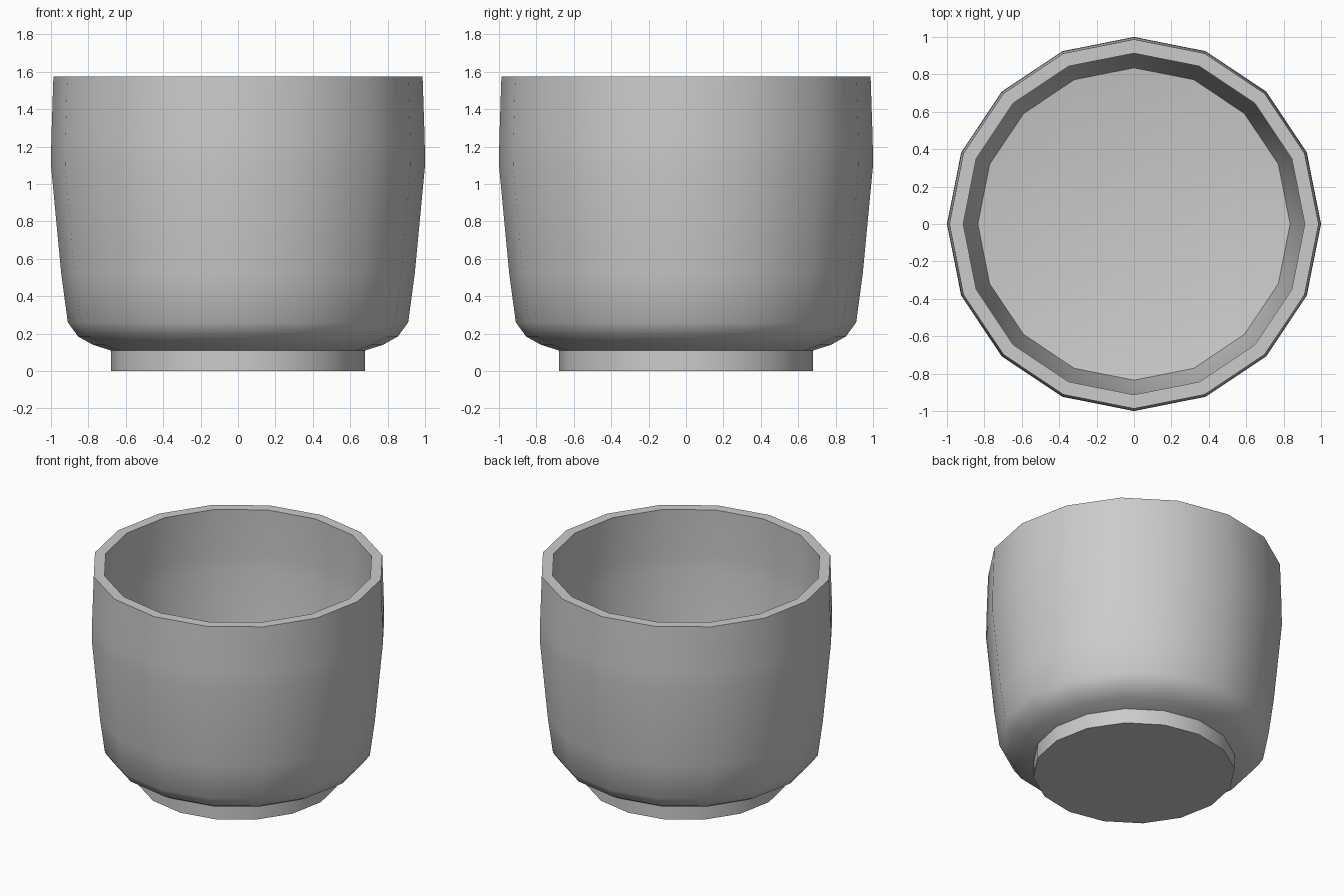
import bpy, bmesh, math

if "Cube" in bpy.data.objects:
    bpy.data.objects.remove(bpy.data.objects["Cube"])

SIDES = 16


def lathe(name, profile):
    """Revolve an (r, z) profile around z; r = 0 points become poles."""
    bm = bmesh.new()
    rings = []
    for r, z in profile:
        if r == 0:
            rings.append([bm.verts.new((0, 0, z))] * SIDES)
        else:
            rings.append([bm.verts.new((r * math.cos(a), r * math.sin(a), z))
                          for a in (2 * math.pi * i / SIDES for i in range(SIDES))])
    for lo, hi in zip(rings, rings[1:]):
        for i in range(SIDES):
            j = (i + 1) % SIDES
            quad = list(dict.fromkeys((lo[i], lo[j], hi[j], hi[i])))
            bm.faces.new(quad)
    bmesh.ops.recalc_face_normals(bm, faces=bm.faces[:])
    mesh = bpy.data.meshes.new(name)
    bm.to_mesh(mesh)
    bm.free()
    obj = bpy.data.objects.new(name, mesh)
    bpy.context.collection.objects.link(obj)
    bpy.ops.object.select_all(action='DESELECT')
    obj.select_set(True)
    bpy.context.view_layer.objects.active = obj
    bpy.ops.object.shade_smooth_by_angle(angle=math.radians(40))
    return obj


# Whole cup in one profile: foot, rounded shoulder, wall, rim, inner wall, dished floor
lathe("cup", [
    (0, 0), (0.68, 0), (0.68, 0.11),
    (0.775, 0.14), (0.855, 0.185), (0.91, 0.26),
    (0.945, 0.52), (1.0, 1.1), (0.998, 1.24), (0.987, 1.575),
    (0.913, 1.575), (0.924, 1.24), (0.922, 1.1), (0.87, 0.52),
    (0.835, 0.26), (0, 0.14),
])
